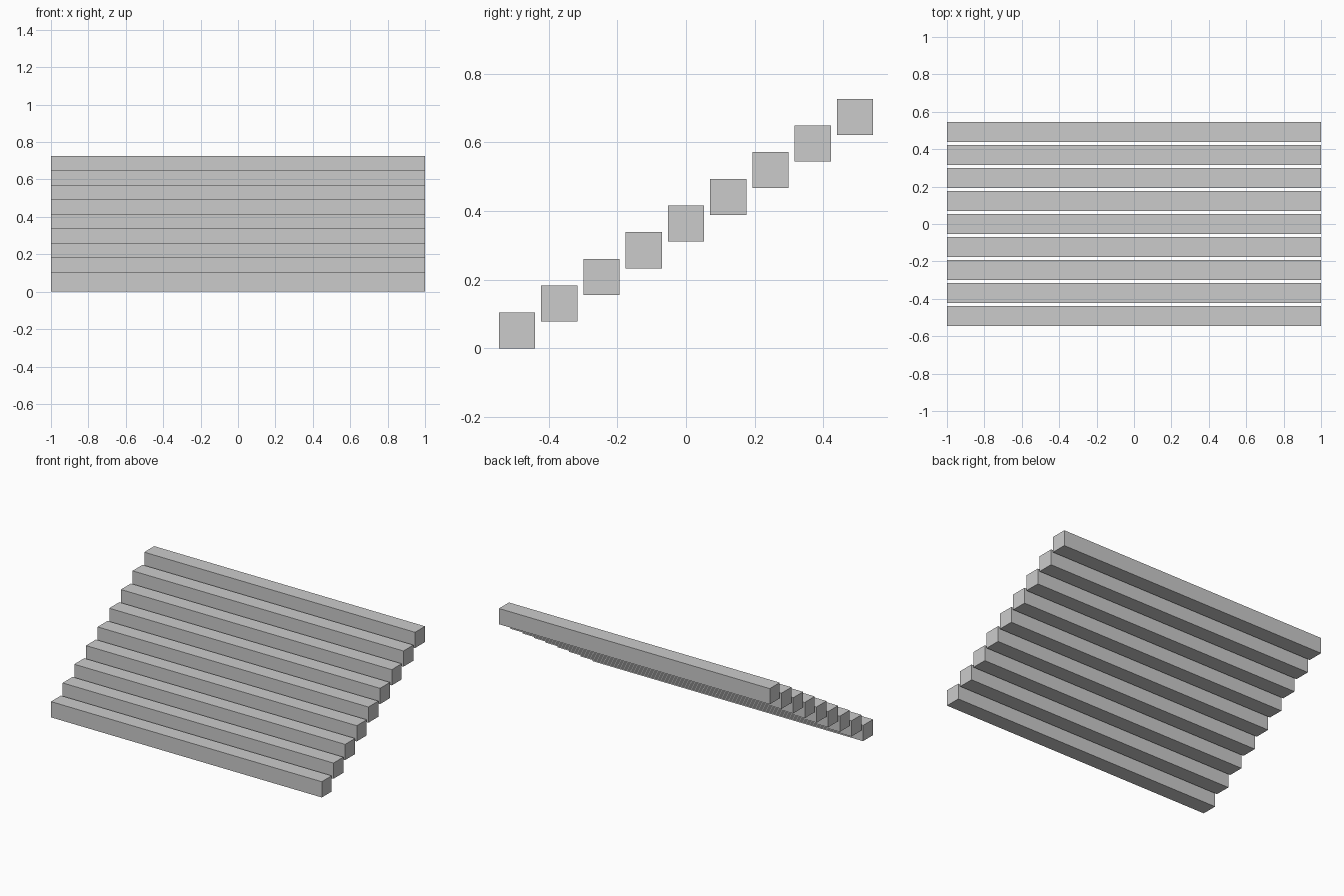
import bpy

if "Cube" in bpy.data.objects:
    bpy.data.objects.remove(bpy.data.objects["Cube"])

COUNT = 9
LENGTH, SIZE = 2.0, 0.105      # bar length and square section
STEP_Y, STEP_Z = 0.123, 0.0777  # run and rise between bars

# Flight of separate square bars, rising towards the back
for i in range(COUNT):
    y = (i - (COUNT - 1) / 2) * STEP_Y
    z = SIZE / 2 + i * STEP_Z
    bpy.ops.mesh.primitive_cube_add(size=1, location=(0, y, z))
    step = bpy.context.object
    step.name = f"step_{i + 1}"
    step.scale = (LENGTH, SIZE, SIZE)
    bpy.ops.object.transform_apply(location=False, rotation=False, scale=True)
